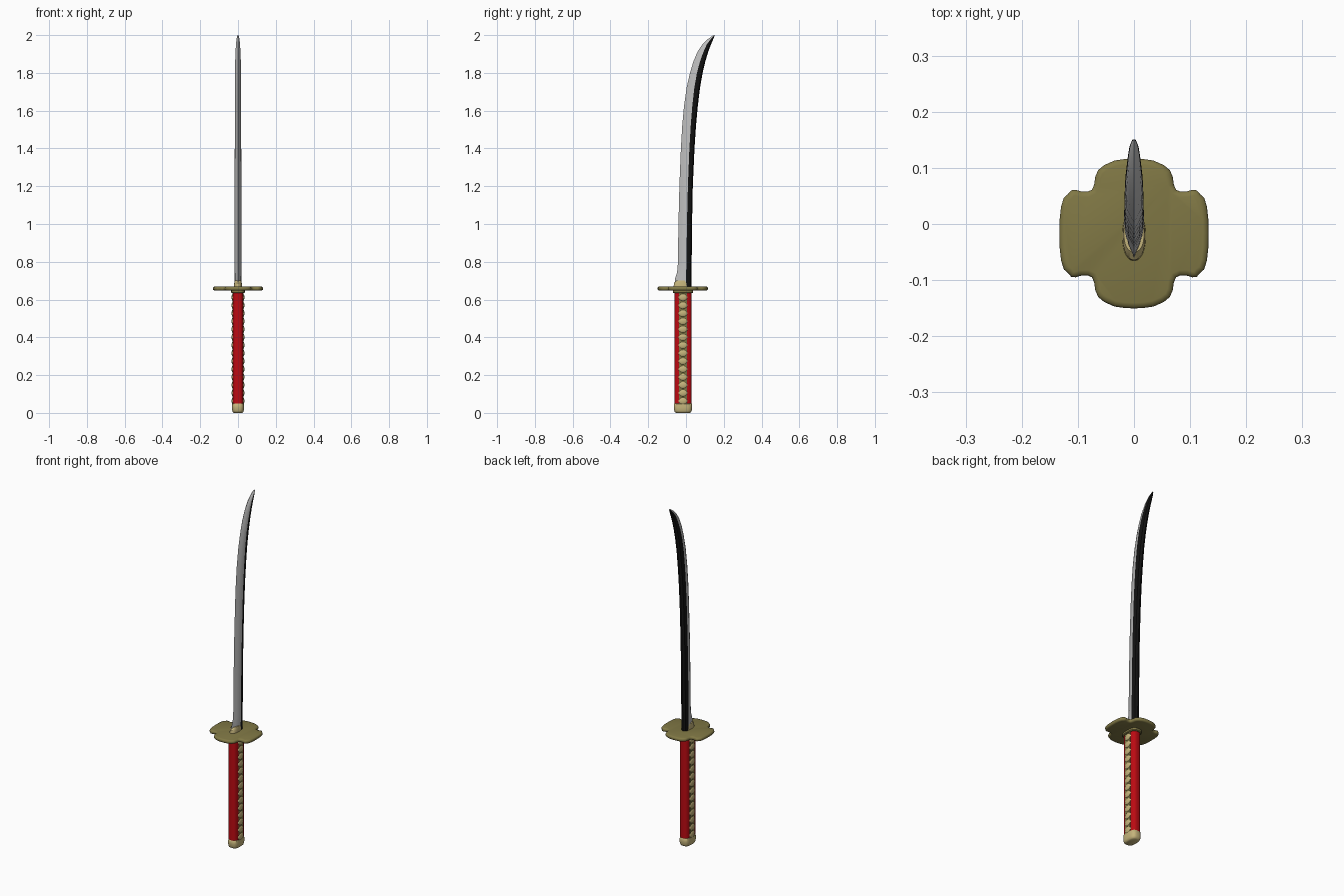
import bpy, bmesh, math

if "Cube" in bpy.data.objects:
    bpy.data.objects.remove(bpy.data.objects["Cube"])

CY = -0.016  # centre line of grip and guard in y


def mat(name, rgb):
    m = bpy.data.materials.new(name)
    m.diffuse_color = (*rgb, 1)
    m.use_nodes = True
    m.node_tree.nodes["Principled BSDF"].inputs["Base Color"].default_value = m.diffuse_color
    return m


STEEL = mat("blade grey", (0.52, 0.52, 0.52))
BLACK = mat("blade black", (0.006, 0.006, 0.006))
OLIVE = mat("guard olive", (0.22, 0.19, 0.06))
TAN = mat("fitting tan", (0.56, 0.46, 0.20))
RED = mat("wrap red", (0.50, 0.003, 0.006))


def finish(bm, name, mats, angle=35, rule=None):
    bmesh.ops.recalc_face_normals(bm, faces=bm.faces)
    if rule:
        for f in bm.faces:
            f.material_index = rule(f.calc_center_median())
    me = bpy.data.meshes.new(name)
    bm.to_mesh(me)
    bm.free()
    for m in mats:
        me.materials.append(m)
    ob = bpy.data.objects.new(name, me)
    bpy.context.collection.objects.link(ob)
    bpy.ops.object.select_all(action='DESELECT')
    ob.select_set(True)
    bpy.context.view_layer.objects.active = ob
    bpy.ops.object.shade_smooth_by_angle(angle=math.radians(angle))
    return ob


def loft(rings):
    bm = bmesh.new()
    loops = [[bm.verts.new(p) for p in r] for r in rings]
    n = len(loops[0])
    for a, b in zip(loops, loops[1:]):
        for i in range(n):
            j = (i + 1) % n
            bm.faces.new((a[i], a[j], b[j], b[i]))
    bm.faces.new(loops[0])
    bm.faces.new(loops[-1])
    return bm


def oval(rx, ry, z, cy=CY, n=32, p=3.0):
    pts = []
    for i in range(n):
        a = 2 * math.pi * (i + 0.5) / n
        c, s = math.cos(a), math.sin(a)
        pts.append((rx * math.copysign(abs(c) ** (2 / p), c),
                    cy + ry * math.copysign(abs(s) ** (2 / p), s), z))
    return pts


# Blade: (height, cutting edge y, colour line y, back y, half thickness)
rows = [(0.665, -0.062, 0.000, 0.028, .0175), (0.71, -0.058, 0.000, 0.029, .0175),
        (0.745, -0.047, 0.001, 0.029, .0175), (0.79, -0.043, 0.002, 0.030, .0175),
        (1.0, -0.040, 0.005, 0.032, .0175), (1.2, -0.035, 0.010, 0.036, .0175),
        (1.4, -0.027, 0.018, 0.045, .0172), (1.52, -0.020, 0.025, 0.053, .017),
        (1.62, -0.011, 0.033, 0.062, .017), (1.72, 0.003, 0.044, 0.074, .0165),
        (1.80, 0.021, 0.058, 0.088, .016), (1.86, 0.039, 0.074, 0.102, .015),
        (1.91, 0.060, 0.092, 0.117, .013), (1.95, 0.086, 0.110, 0.132, .011),
        (1.98, 0.117, 0.132, 0.145, .008), (1.995, 0.139, 0.146, 0.151, .004),
        (2.0, 0.147, 0.149, 0.151, .001)]
rings = []
for z, f, m, b, t in rows:
    half = [(0.55 * t, f + (m - f) * 0.38), (0.88 * t, f + (m - f) * 0.7), (t, m),
            (t, m + (b - m) * 0.45), (0.75 * t, m + (b - m) * 0.8)]
    pts = [(0, f)] + half + [(0, b)] + [(-x, y) for x, y in reversed(half)]
    rings.append([(x, y, z) for x, y in pts])
bm = loft(rings)
bm.faces.ensure_lookup_table()
n = len(rings[0])
for k, f in enumerate(bm.faces):
    f.material_index = 1 if 3 <= k % n <= 8 and k < n * (len(rings) - 1) else 0
finish(bm, "blade", [STEEL, BLACK], 40)

# Blade collar above the guard
finish(loft([oval(.021, .045, .664, -.021, p=2.2), oval(.020, .043, .688, -.021, p=2.2),
             oval(.018, .032, .700, -.018, p=2.2)]), "blade_collar", [TAN])

# Guard: four-lobed plate built from one quarter outline
quarter = [(0.133, 0), (0.1325, .025), (0.130, .048), (0.125, .064), (0.118, .070),
           (0.112, .077), (0.104, .078), (0.094, .075), (0.082, .075), (0.075, .078),
           (0.071, .087), (0.069, .101), (0.064, .113), (0.053, .122), (0.035, .130),
           (0.018, .1325), (0, .1335)]
top = quarter + [(-x, y) for x, y in reversed(quarter[:-1])]
outline = top + [(x, -y) for x, y in reversed(top[1:-1])]


def guard_ring(d, z):
    # outline moved inward by d along its local normal
    out = []
    for i, (x, y) in enumerate(outline):
        ax, ay = outline[i - 1]
        bx, by = outline[(i + 1) % len(outline)]
        l = math.hypot(bx - ax, by - ay)
        out.append((x - d * (by - ay) / l, y + d * (bx - ax) / l + CY - .001, z))
    return out


finish(loft([guard_ring(.010, .648), guard_ring(.003, .650), guard_ring(0, .655),
             guard_ring(0, .661), guard_ring(.003, .667), guard_ring(.010, .669)]),
       "guard", [OLIVE], 50)

# Spacer under the guard
finish(loft([oval(.033, .050, .634), oval(.036, .054, .638), oval(.036, .054, .650)]),
       "guard_spacer", [OLIVE])

# Grip: red wrap
finish(loft([oval(.0285, .046, .04), oval(.0285, .046, .64)]), "grip", [RED])

# Inlay strips and raised studs on both sides of the grip
bm = bmesh.new()
for s in (-1, 1):
    r = bmesh.ops.create_cube(bm, size=1)
    for v in r["verts"]:
        v.co = (s * .0265 + v.co.x * .006, CY + v.co.y * .042, .343 + v.co.z * .588)
finish(bm, "grip_inlay", [OLIVE])

bm = bmesh.new()
for s in (-1, 1):
    for k in range(14):
        r = bmesh.ops.create_uvsphere(bm, u_segments=12, v_segments=8, radius=1)
        for v in r["verts"]:
            v.co = (s * .0275 + v.co.x * .0065, CY + v.co.y * .024,
                    .063 + k * .0422 + v.co.z * .0185)
finish(bm, "grip_studs", [TAN], 60)

# End cap
finish(loft([oval(.022, .036, 0), oval(.028, .043, .004), oval(.031, .047, .013),
             oval(.0325, .048, .03), oval(.031, .047, .048), oval(.028, .045, .05)]),
       "end_cap", [TAN], 50)
